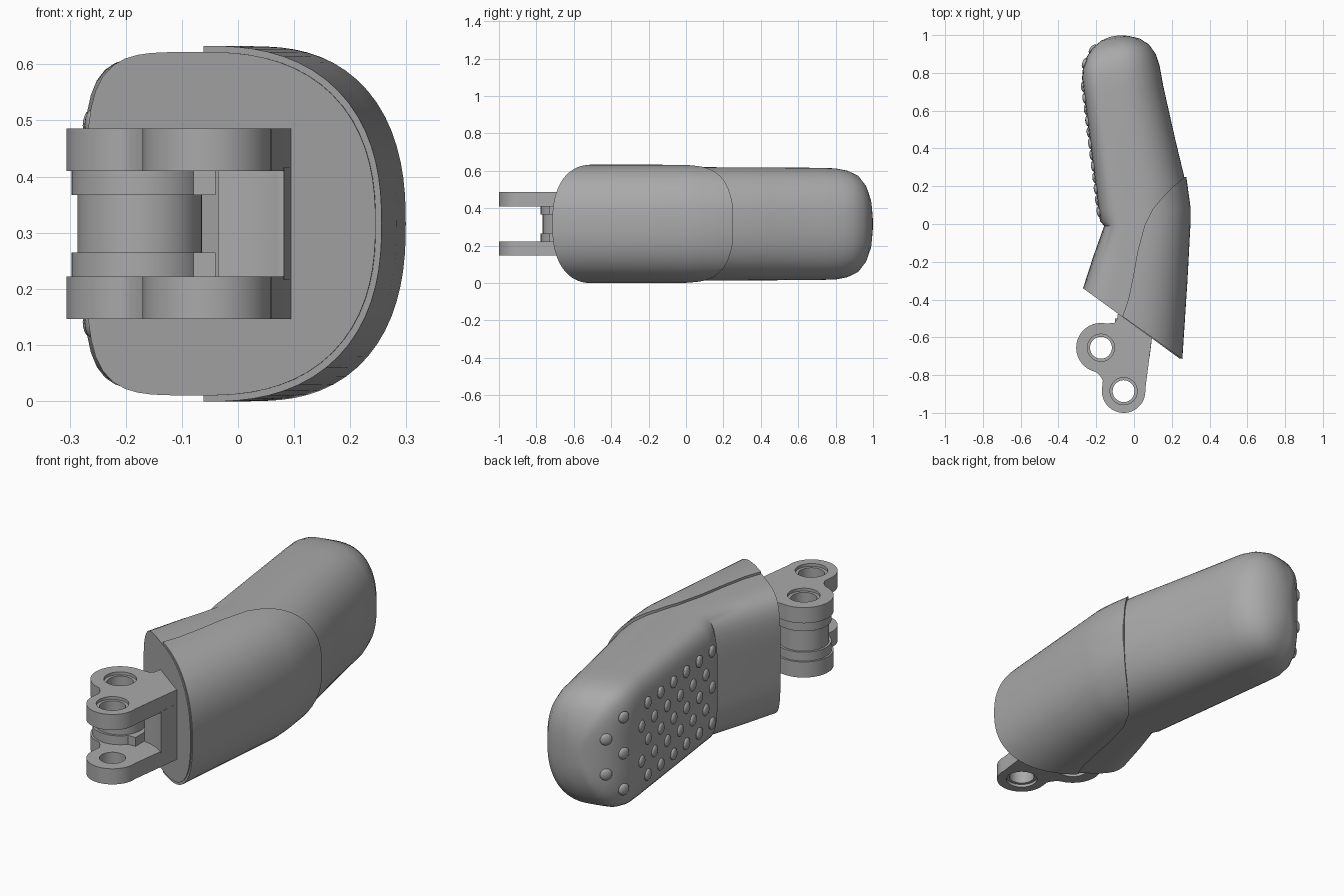
import bpy
import bmesh
from math import sin, cos, pi, radians, atan2
from mathutils import Matrix

default_cube = bpy.data.objects.get("Cube")
if default_cube:
    bpy.data.objects.remove(default_cube, do_unlink=True)

MID = 0.316  # height of the symmetry plane
GREY = (0.4, 0.4, 0.4, 1.0)

grey = bpy.data.materials.new("plain_grey")
grey.use_nodes = True
grey.diffuse_color = GREY
grey.node_tree.nodes["Principled BSDF"].inputs["Base Color"].default_value = GREY


def make_object(name, bm):
    bmesh.ops.recalc_face_normals(bm, faces=bm.faces)
    mesh = bpy.data.meshes.new(name)
    bm.to_mesh(mesh)
    bm.free()
    mesh.materials.append(grey)
    obj = bpy.data.objects.new(name, mesh)
    bpy.context.collection.objects.link(obj)
    return obj


def activate(obj):
    bpy.ops.object.select_all(action="DESELECT")
    obj.select_set(True)
    bpy.context.view_layer.objects.active = obj


def smooth(obj, angle=35):
    activate(obj)
    bpy.ops.object.shade_smooth_by_angle(angle=radians(angle))


def boolean(obj, cutter, operation):
    cutter.hide_render = True
    activate(obj)
    mod = obj.modifiers.new("cut", "BOOLEAN")
    mod.operation = operation
    mod.solver = "EXACT"
    mod.object = cutter
    bpy.ops.object.modifier_apply(modifier=mod.name)
    bpy.data.objects.remove(cutter, do_unlink=True)


def prism(name, outline, low, high):
    bm = bmesh.new()
    base = bm.faces.new([bm.verts.new((x, y, low)) for x, y in outline])
    top = bmesh.ops.extrude_face_region(bm, geom=[base])["geom"]
    moved = [v for v in top if isinstance(v, bmesh.types.BMVert)]
    bmesh.ops.translate(bm, verts=moved, vec=(0, 0, high - low))
    return make_object(name, bm)


def arc(centre, radius, start, end, steps=28):
    angles = [radians(start + (end - start) * i / steps) for i in range(steps + 1)]
    return [(centre[0] + radius * cos(a), centre[1] + radius * sin(a)) for a in angles]


def disc(name, centre, radius, low, high, sides=40):
    return prism(name, arc(centre, radius, 0, 360 - 360 / sides, sides - 1), low, high)


# Each station: inner edge x, y; outer edge x, y; half height
STATIONS = [
    (-.27, -.34, .245, -.715, .306),
    (-.215, -.17, .272, -.3, .306),
    (-.158, -.01, .288, .0, .305),
    (-.18, .015, .288, .09, .304),
    (-.187, .07, .266, .25, .303),
    (-.216, .3, .218, .45, .302),
    (-.264, .68, .155, .73, .3),
    (-.275, .77, .135, .84, .297),
    (-.27, .83, .115, .9, .285),
    (-.25, .885, .08, .95, .26),
    (-.22, .93, .03, .982, .21),
    (-.175, .97, -.03, .996, .14),
    (-.13, .99, -.08, .999, .06),
]


def loft(name, stations, grow=0.0, sides=72):
    """Skin of sections that are boxy on the inner side and rounded on the outer."""
    bm = bmesh.new()
    rings = []
    for lx, ly, rx, ry, half in stations:
        rx, half = rx + grow, half + grow
        ring = []
        for i in range(sides):
            a = 2 * pi * i / sides
            c, s = cos(a), sin(a)
            power = 2.4 if c > 0 else 4.6
            r = (abs(c) ** power + abs(s) ** power) ** (-1 / power)
            t = 0.41 + r * c * (0.59 if c > 0 else 0.41)
            ring.append(bm.verts.new((lx + (rx - lx) * t, ly + (ry - ly) * t, MID + half * r * s)))
        rings.append(ring)
    for a, b in zip(rings, rings[1:]):
        for i in range(sides):
            j = (i + 1) % sides
            bm.faces.new((a[i], a[j], b[j], b[i]))
    bm.faces.new(rings[0])
    bm.faces.new(rings[-1])
    return make_object(name, bm)


# Main body, bent in the middle
body = loft("finger_body", STATIONS)
smooth(body)

# Raised cover over the outer side of the lower half
cover = loft("outer_cover", STATIONS[:6], grow=0.011)
seam = [(-.065, -.9), (-.065, -.5), (-.03, -.4), (-.005, -.28), (.018, -.15), (.055, -.01),
        (.1, .08), (.15, .14), (.21, .2), (.27, .25), (.5, .25), (.5, -.9)]
boolean(cover, prism("cover_cutter", seam, -0.2, 0.9), "INTERSECT")
smooth(cover)

# Grip studs in alternating columns of three and two
studs = bmesh.new()


def stud_column(x, y, tilt, heights):
    for z in heights:
        place = (Matrix.Translation((x, y, z)) @ Matrix.Rotation(tilt, 4, "Z")
                 @ Matrix.Diagonal((0.012, 0.028, 0.028, 1)))
        bmesh.ops.create_uvsphere(studs, u_segments=16, v_segments=10, radius=1, matrix=place)


THREE = (MID - 0.175, MID, MID + 0.175)
TWO = (MID - 0.085, MID + 0.085)
lean = atan2(0.125, 1)
for k in range(12):
    y = 0.065 + 0.06 * k
    stud_column(-0.178 - 0.125 * y, y, lean, TWO if k % 2 else THREE)
stud_column(-0.262, 0.852, radians(-20), THREE)
stud_column(-0.22, 0.928, radians(-40), TWO)
smooth(make_object("grip_studs", studs))

# Hinge bracket: two mirrored plates, each with two bored eyes
EYE_A, EYE_B = (-.175, -.655), (-.055, -.885)
outline = ([(.08, -.54), (.098, -.58)] + arc(EYE_B, .115, 5, -185)
           + [(-.165, -.83), (-.178, -.805), (-.198, -.786)]
           + arc(EYE_A, .131, -105, -280)
           + [(-.105, -.525), (-.09, -.505), (-.08, -.44)])
for name, side in (("upper", 1), ("lower", -1)):
    inner, outer = MID + side * 0.094, MID + side * 0.17
    plate = prism(name + "_hinge_plate", outline, min(inner, outer), max(inner, outer))
    for eye in (EYE_A, EYE_B):
        boolean(plate, disc("bore", eye, .058, -0.1, 0.8), "DIFFERENCE")
        rim = outer - side * 0.014
        far = outer + side * 0.1
        boolean(plate, disc("rim_bore", eye, .072, min(rim, far), max(rim, far)), "DIFFERENCE")
    smooth(plate, 30)

# Barrel between the plates with a collar at each end
barrel = disc("hinge_barrel", EYE_A, .111, MID - 0.096, MID + 0.096)
boolean(barrel, disc("barrel_bore", EYE_A, .058, -0.1, 0.8), "DIFFERENCE")
smooth(barrel, 30)
for name, side in (("upper", 1), ("lower", -1)):
    low, high = sorted((MID + side * 0.051, MID + side * 0.096))
    collar = disc(name + "_barrel_collar", EYE_A, .122, low, high)
    boolean(collar, disc("collar_bore", EYE_A, .058, -0.1, 0.8), "DIFFERENCE")
    smooth(collar, 30)
    tab = prism(name + "_collar_tab", [(-.1, -.73), (-.04, -.73), (-.04, -.5), (-.1, -.5)], low, high)

# Web joining the plates, hollowed around the front eye
web_outline = [(.098, -.58), (.082, -.71)] + arc(EYE_B, .22, 53, 85, 10) + [(-.035, -.5), (.07, -.54)]
web = prism("hinge_web", web_outline, MID - 0.1, MID + 0.1)
smooth(web, 30)
